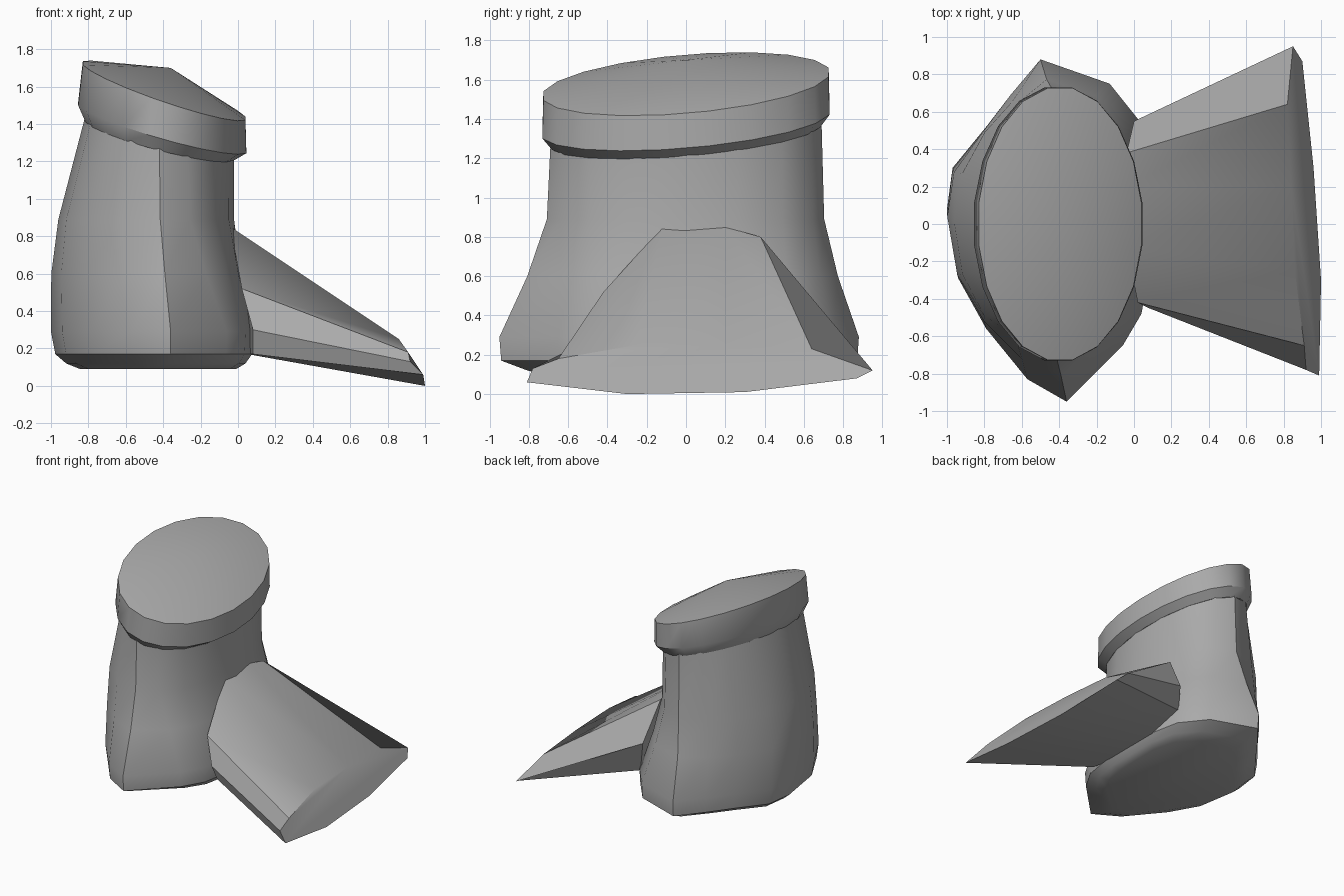
import bpy
import bmesh
from math import cos, sin, pi, radians

cube = bpy.data.objects.get("Cube")
if cube:
    bpy.data.objects.remove(cube, do_unlink=True)

grey = bpy.data.materials.new("plain_grey")
grey.use_nodes = True
grey.diffuse_color = (0.4, 0.4, 0.4, 1)
grey.node_tree.nodes["Principled BSDF"].inputs["Base Color"].default_value = (0.4, 0.4, 0.4, 1)

MID = -0.42


def loft(name, rings, angle, apex=None):
    """Skin a stack of matching rings; close the end flat or with a fan to an apex."""
    bm = bmesh.new()
    loops = [[bm.verts.new(p) for p in ring] for ring in rings]
    count = len(loops[0])
    for low, high in zip(loops, loops[1:]):
        for i in range(count):
            j = (i + 1) % count
            bm.faces.new((low[i], low[j], high[j], high[i]))
    bm.faces.new(loops[0][::-1])
    top = loops[-1]
    if apex:
        tip = bm.verts.new(apex)
        for i in range(count):
            bm.faces.new((top[i], top[(i + 1) % count], tip))
    else:
        bm.faces.new(top)
    bmesh.ops.recalc_face_normals(bm, faces=bm.faces)
    mesh = bpy.data.meshes.new(name)
    bm.to_mesh(mesh)
    bm.free()
    mesh.materials.append(grey)
    obj = bpy.data.objects.new(name, mesh)
    bpy.context.collection.objects.link(obj)
    bpy.ops.object.select_all(action="DESELECT")
    obj.select_set(True)
    bpy.context.view_layer.objects.active = obj
    bpy.ops.object.shade_smooth_by_angle(angle=radians(angle))


def ellipse(sides, cx, rx, ry, offset=0):
    turns = [2 * pi * (i + offset) / sides - pi / 2 for i in range(sides)]
    return [(cx + rx * cos(a), ry * sin(a)) for a in turns]


def tilted(ring, height, slope):
    """Lay a flat ring on a slanting plane."""
    return [(x, y, height - slope * (x + 0.4) + 0.083 * y) for x, y in ring]


# Body: a creased footprint that blends up into an oval neck
foot = [(-.36, -.95), (-.06, -.65), (.04, -.48), (.08, -.25), (.08, 0), (.08, .3),
        (.03, .55), (-.13, .75), (-.5, .88), (-.66, .69), (-.79, .52), (-.97, .3),
        (-1, .08), (-.94, -.29), (-.79, -.56), (-.57, -.83)]
neck = ellipse(len(foot), MID, 0.40, 0.69)


def body_ring(z, blend, left, right, deep):
    ring = []
    for (ax, ay), (bx, by) in zip(foot, neck):
        x = ax + (bx - ax) * blend - MID
        y = ay + (by - ay) * blend
        ring.append((MID + x * (left if x < 0 else right), y * deep, z))
    return ring


body = [body_ring(0.09, 0, 0.73, 0.82, 0.72),
        body_ring(0.12, 0, 0.86, 0.92, 0.85),
        body_ring(0.17, 0, 0.96, 0.99, 0.99),
        body_ring(0.29, 0, 1, 1, 1),
        body_ring(0.6, 0.5, 1.18, 0.97, 0.985),
        body_ring(0.89, 0.93, 1.31, 0.98, 1),
        tilted(neck, 1.32, 0.26)]
loft("body", body, 32)

# Cap: slanted oval with a chamfered underside and a low domed top
cap = [tilted(ellipse(20, MID, 0.40, 0.69, 0.5), 1.31, 0.26),
       tilted(ellipse(20, -0.405, 0.455, 0.74, 0.5), 1.38, 0.285),
       tilted(ellipse(20, -0.395, 0.44, 0.735, 0.5), 1.58, 0.34)]
loft("cap", cap, 32, apex=(-0.36, 0, 1.7))

# Spout: flared chute running from the side of the body down to the ground
spout_root = [(-.04, -.12, .85), (-.04, .2, .85), (-.04, .38, .8), (0, .55, .5),
              (.02, .55, .28), (.05, .3, .17), (.05, -.2, .17), (.08, -.38, .17),
              (.08, -.45, .3), (.02, -.42, .52)]
spout_mouth = [(.86, -.25, .25), (.84, .2, .25), (.82, .64, .23), (.85, .95, .12),
               (.9, .87, .08), (.96, .3, .01), (1, -.3, 0), (.99, -.81, .06),
               (.92, -.78, .13), (.91, -.65, .18)]
loft("spout", [spout_root, spout_mouth], 35)
